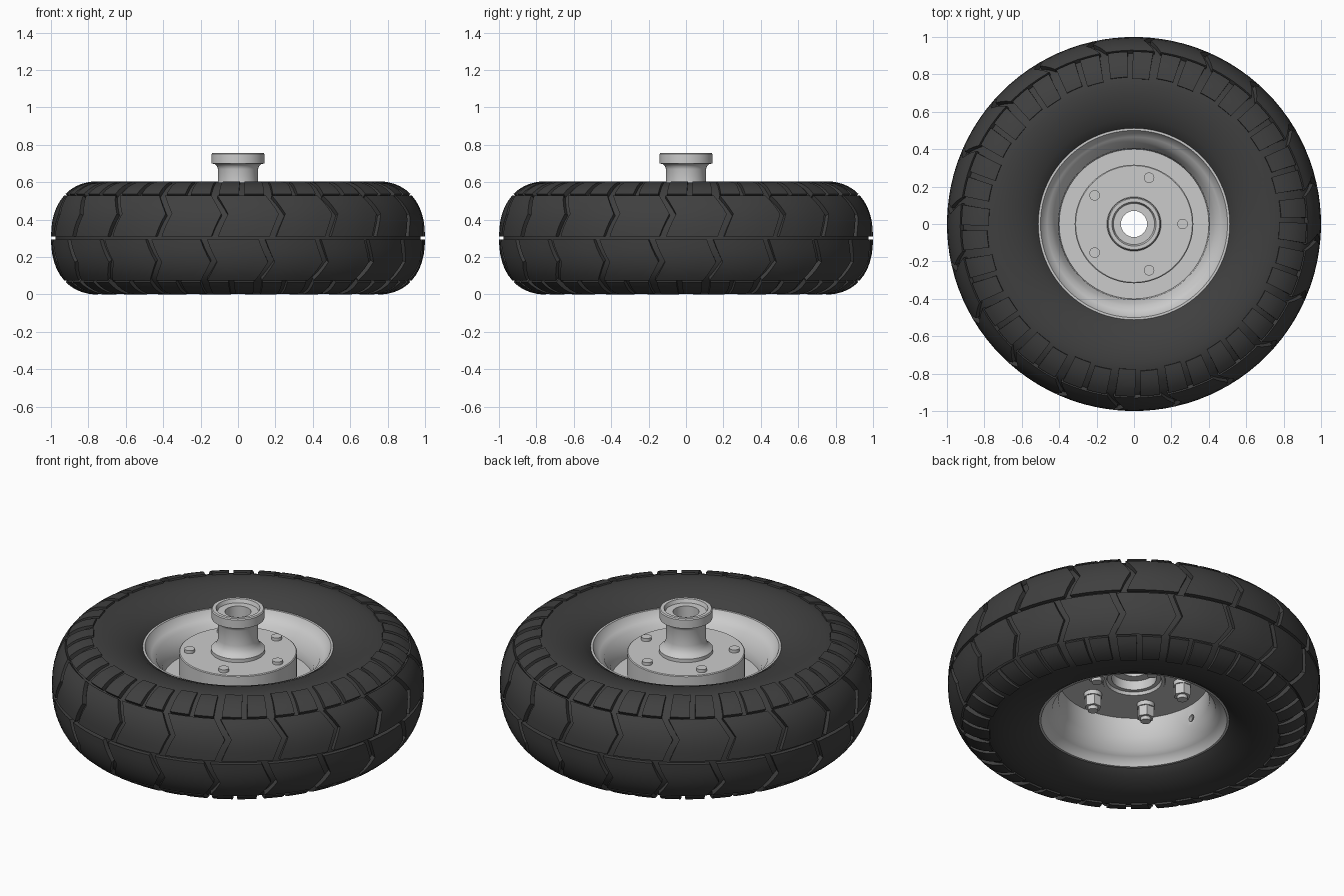
import bpy, bmesh, math
from math import sin, cos, pi, radians

if "Cube" in bpy.data.objects:
    bpy.data.objects.remove(bpy.data.objects["Cube"])

ZC = 0.302          # mid plane of the wheel
LUGS = 20
PITCH = 2 * pi / LUGS


def finish(bm, name, mat=None, angle=35):
    bmesh.ops.recalc_face_normals(bm, faces=bm.faces)
    me = bpy.data.meshes.new(name)
    bm.to_mesh(me)
    bm.free()
    ob = bpy.data.objects.new(name, me)
    bpy.context.collection.objects.link(ob)
    if mat:
        me.materials.append(mat)
    bpy.ops.object.select_all(action='DESELECT')
    ob.select_set(True)
    bpy.context.view_layer.objects.active = ob
    bpy.ops.object.shade_smooth_by_angle(angle=radians(angle))
    return ob


def lathe(bm, profile, segs=96, centre=(0, 0), turn=0):
    """Spin a closed (r, z) profile around a vertical axis."""
    rings = []
    for k in range(segs):
        a = turn + 2 * pi * k / segs
        rings.append([bm.verts.new((centre[0] + r * cos(a), centre[1] + r * sin(a), z))
                      for r, z in profile])
    n = len(profile)
    for k in range(segs):
        a, b = rings[k], rings[(k + 1) % segs]
        for j in range(n):
            bm.faces.new((a[j], b[j], b[(j + 1) % n], a[(j + 1) % n]))


def cylinder(bm, x, y, r, z0, z1, segs):
    top, bottom = [[bm.verts.new((x + r * cos(2 * pi * k / segs), y + r * sin(2 * pi * k / segs), z))
                    for k in range(segs)] for z in (z1, z0)]
    bm.faces.new(top)
    bm.faces.new(bottom[::-1])
    for k in range(segs):
        j = (k + 1) % segs
        bm.faces.new((bottom[k], bottom[j], top[j], top[k]))


def section(deg, off):
    """Point on the tyre cross-section: 0 is the crown, +-90 the sidewall."""
    t = radians(deg)
    s = math.copysign(abs(sin(t)) ** 0.87, t)
    return 0.74 + (0.26 + off) * max(cos(t), 0) ** 0.87, ZC + (0.303 + off) * s


rubber = bpy.data.materials.new("rubber")
rubber.diffuse_color = (0.05, 0.05, 0.05, 1)
rubber.use_nodes = True
rubber.node_tree.nodes["Principled BSDF"].inputs["Base Color"].default_value = rubber.diffuse_color

# Tyre carcass
outer = [section(d, -0.024 + 0.018 * max(0, (abs(d) - 60) / 30)) for d in range(-90, 91, 6)]
wall = [(0.68, 0.293), (0.62, 0.279), (0.56, 0.255), (0.51, 0.222), (0.485, 0.19), (0.45, 0.17)]
profile = ([(r, ZC - h) for r, h in wall[::-1]] + outer + [(r, ZC + h) for r, h in wall])
bm = bmesh.new()
lathe(bm, profile, 120)
finish(bm, "tyre_carcass", rubber, 40)

# Tread blocks, zigzag on the crown and straight on the shoulder
ZIGZAG = [(0, 0), (22, 0.055), (46, -0.01), (90, 0.0)]


def zigzag(d):
    for (d0, v0), (d1, v1) in zip(ZIGZAG, ZIGZAG[1:]):
        if d <= d1:
            return v0 + (v1 - v0) * (d - d0) / (d1 - d0)
    return 0


def block(bm, side, mid, left, right, stations):
    across = 4
    layers = []
    for off in (0, -0.04):
        grid = []
        for d in stations:
            r, z = section(side * d, off)
            row = []
            for k in range(across + 1):
                a = mid + zigzag(d) + left + (right - left) * k / across
                row.append(bm.verts.new((r * cos(a), r * sin(a), z)))
            grid.append(row)
        layers.append(grid)
    top, low = layers
    for i in range(len(stations) - 1):
        for k in range(across):
            bm.faces.new((top[i][k], top[i][k + 1], top[i + 1][k + 1], top[i + 1][k]))
        for k in (0, across):
            bm.faces.new((top[i][k], top[i + 1][k], low[i + 1][k], low[i][k]))
    for i in (0, len(stations) - 1):
        for k in range(across):
            bm.faces.new((top[i][k], top[i][k + 1], low[i][k + 1], low[i][k]))


bm = bmesh.new()
half = PITCH / 2
for side in (1, -1):
    for i in range(LUGS):
        mid = i * PITCH + (0.03 if side > 0 else -0.03)
        block(bm, side, mid, -half + 0.018, half - 0.018, (1, 8, 15, 22, 30, 38, 46))
        block(bm, side, mid, -half + 0.025, -0.016, (48.5, 56, 64, 72, 79, 84))
        block(bm, side, mid, 0.016, half - 0.025, (48.5, 56, 64, 72, 79, 82))
finish(bm, "tread_blocks", rubber, 30)

# Rim with rolled lips, stepped barrel and centre disc
lip = [(0.405, 0.10), (0.425, 0.125), (0.44, 0.165), (0.465, 0.18), (0.49, 0.205), (0.50, 0.225),
       (0.512, 0.225), (0.512, 0.21), (0.49, 0.175), (0.455, 0.155), (0.425, 0.10)]
profile = ([(0.17, 0.345), (0.40, 0.345)] + [(r, ZC + h) for r, h in lip] +
           [(r, ZC - h) for r, h in lip[::-1]] + [(0.40, 0.32), (0.17, 0.32)])
bm = bmesh.new()
lathe(bm, profile, 96)
rim = finish(bm, "rim", None, 40)

# Valve hole through the barrel
bpy.ops.mesh.primitive_cylinder_add(vertices=20, radius=0.02, depth=0.06,
                                    location=(-0.41, 0, 0.24), rotation=(0, pi / 2, 0))
cutter = bpy.context.object
cutter.name = "valve_hole_cutter"
cutter.hide_render = True
cutter.hide_set(True)
cut = rim.modifiers.new("valve_hole", 'BOOLEAN')
cut.operation = 'DIFFERENCE'
cut.object = cutter

# Brake drum
bm = bmesh.new()
lathe(bm, [(0.12, 0.335), (0.317, 0.335), (0.317, 0.496), (0.312, 0.50), (0.12, 0.50)], 80)
finish(bm, "brake_drum", None, 30)

# Hub with flared foot, neck, top flange and through bore
bm = bmesh.new()
lathe(bm, [(0.168, 0.318), (0.168, 0.49), (0.145, 0.49), (0.145, 0.52), (0.125, 0.535), (0.112, 0.555),
           (0.107, 0.58), (0.107, 0.67), (0.112, 0.685), (0.125, 0.697), (0.142, 0.70),
           (0.142, 0.75), (0.137, 0.756), (0.118, 0.756), (0.110, 0.735), (0.070, 0.735),
           (0.070, 0.39), (0.125, 0.39), (0.145, 0.33), (0.150, 0.318)], 64)
finish(bm, "hub", None, 35)

# Five wheel bolts with washers and nuts
bm = bmesh.new()
for i in range(5):
    a = 2 * pi * i / 5
    x, y = 0.26 * cos(a), 0.26 * sin(a)
    cylinder(bm, x, y, 0.028, 0.215, 0.518, 20)
    cylinder(bm, x, y, 0.048, 0.295, 0.322, 24)
    cylinder(bm, x, y, 0.046, 0.235, 0.297, 6)
finish(bm, "wheel_bolts", None, 30)
